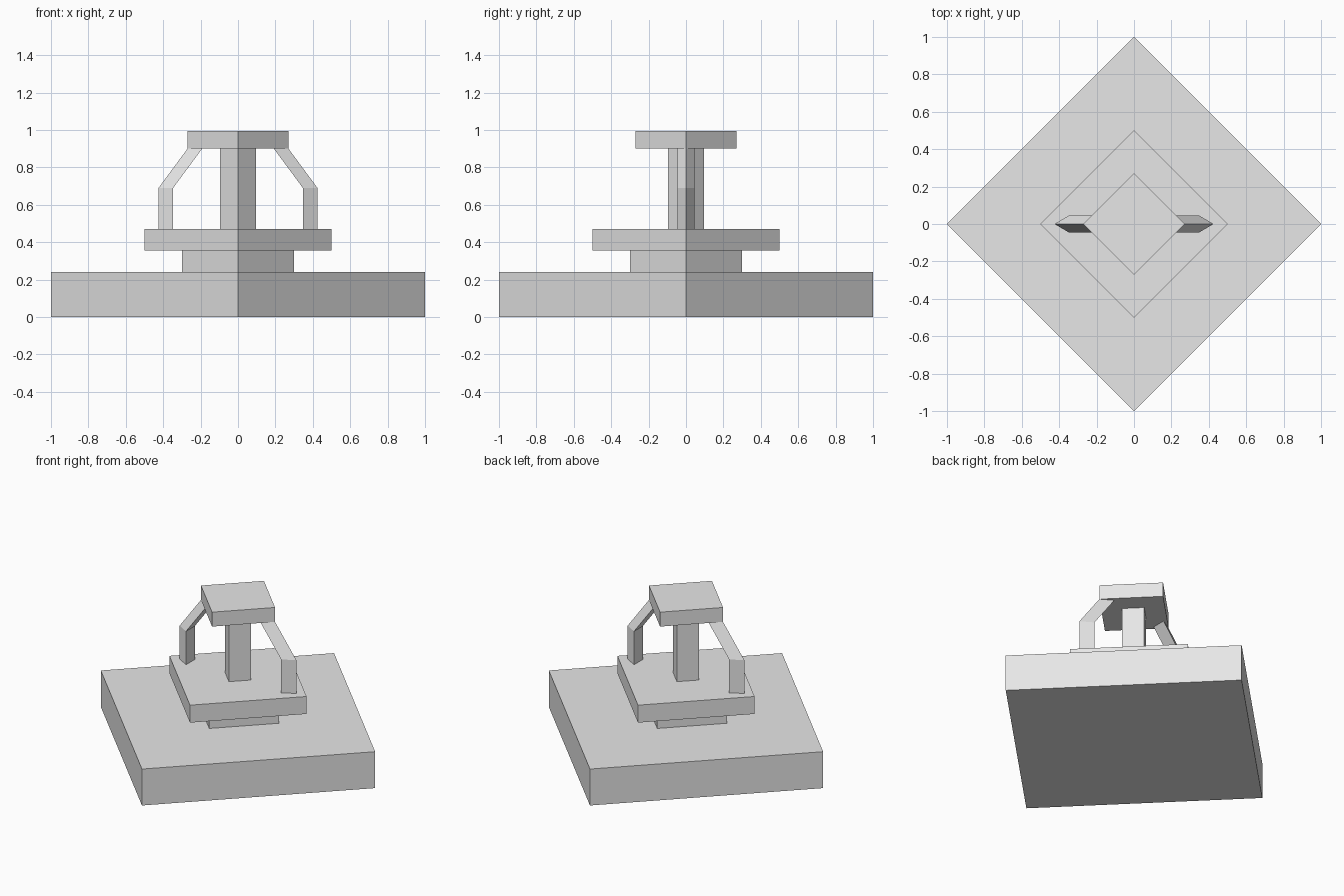
import bpy
import bmesh

cube = bpy.data.objects.get("Cube")
if cube:
    bpy.data.objects.remove(cube, do_unlink=True)

GREY = (0.8, 0.8, 0.8, 1.0)
grey = bpy.data.materials.new("plain_grey")
grey.use_nodes = True
grey.diffuse_color = GREY
grey.node_tree.nodes["Principled BSDF"].inputs["Base Color"].default_value = GREY


def diamond_block(name, radius, bottom, top):
    """Four-sided prism with its corners on the x and y axes."""
    bpy.ops.mesh.primitive_cylinder_add(
        vertices=4, radius=radius, depth=top - bottom,
        location=(0, 0, (bottom + top) / 2))
    block = bpy.context.object
    block.name = name
    block.data.materials.append(grey)


def bent_arm(name, side):
    """Triangular bar that rises straight, then leans in to the cap."""
    bm = bmesh.new()
    rings = []
    for tip, z in ((0.425, 0.47), (0.425, 0.69), (0.27, 0.90)):
        section = ((tip, 0), (tip - 0.078, 0.046), (tip - 0.078, -0.046))
        rings.append([bm.verts.new((side * x, y, z)) for x, y in section])
    for low, high in zip(rings, rings[1:]):
        for i in range(3):
            j = (i + 1) % 3
            bm.faces.new((low[i], low[j], high[j], high[i]))
    bm.faces.new(rings[0])
    bm.faces.new(rings[-1])
    bmesh.ops.recalc_face_normals(bm, faces=bm.faces)
    mesh = bpy.data.meshes.new(name)
    bm.to_mesh(mesh)
    bm.free()
    mesh.materials.append(grey)
    bpy.context.collection.objects.link(bpy.data.objects.new(name, mesh))


# Stacked blocks, from the ground up
diamond_block("base", 1.0, 0.0, 0.24)
diamond_block("neck", 0.30, 0.24, 0.355)
diamond_block("platform", 0.50, 0.355, 0.47)
diamond_block("centre_post", 0.095, 0.47, 0.90)
diamond_block("cap", 0.27, 0.90, 0.995)

# Side arms that hold the cap
bent_arm("left_arm", 1)
bent_arm("right_arm", -1)
